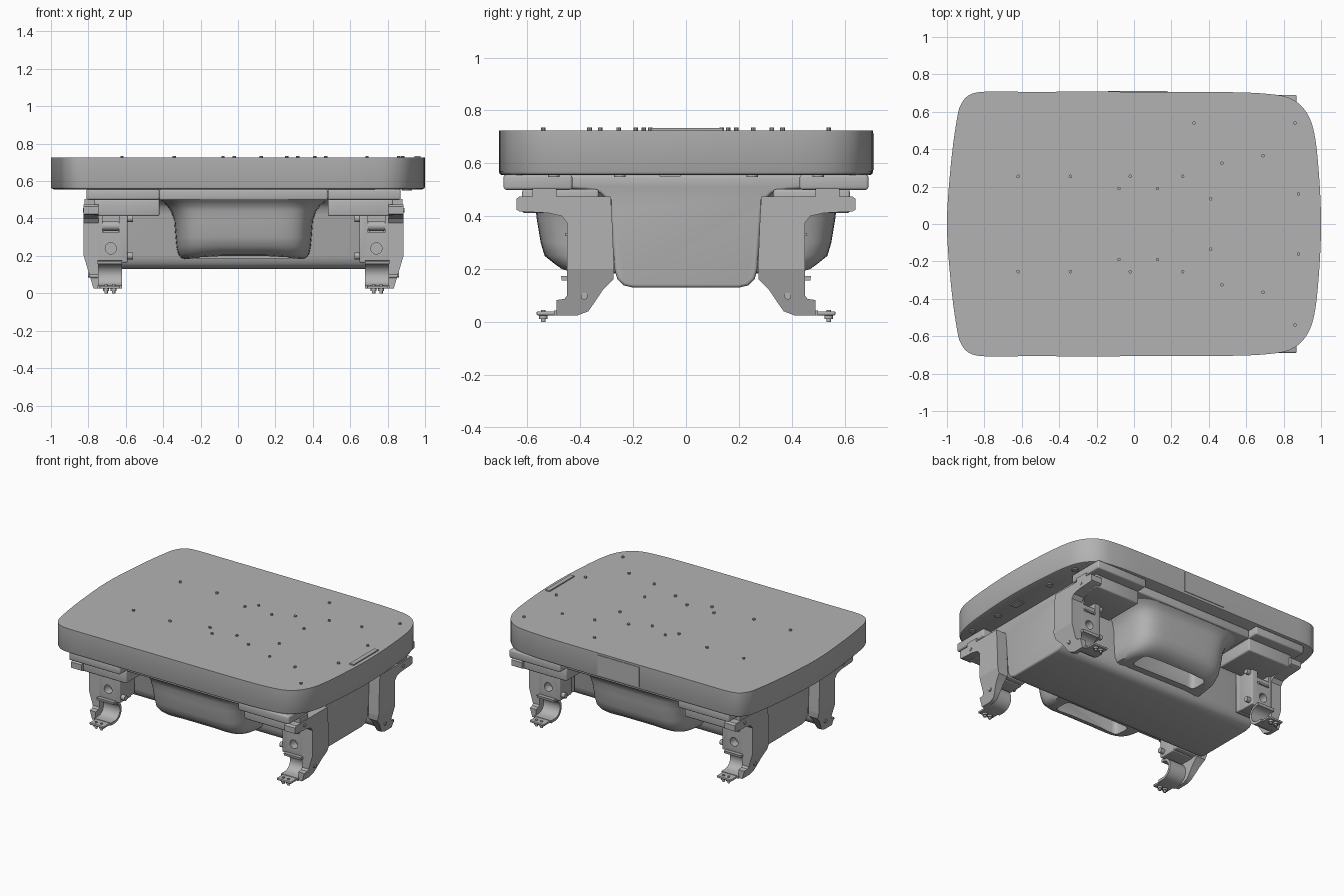
import bpy, bmesh, math
from mathutils import Vector

cube = bpy.data.objects.get("Cube")
if cube:
    bpy.data.objects.remove(cube)

grey = bpy.data.materials.new("mid_grey")
grey.use_nodes = True
grey.diffuse_color = (0.45, 0.45, 0.45, 1)
grey.node_tree.nodes["Principled BSDF"].inputs["Base Color"].default_value = grey.diffuse_color

BASE = 0.03  # the undercarriage sits slightly towards +x
made = []


def finish(name, bm, bevel=0, min_angle=0.6):
    bmesh.ops.recalc_face_normals(bm, faces=bm.faces)
    if bevel:
        sharp = [e for e in bm.edges if e.is_manifold and e.calc_face_angle(0) > min_angle]
        bmesh.ops.bevel(bm, geom=sharp, offset=bevel, segments=3, profile=0.5,
                        affect='EDGES', clamp_overlap=True)
    mesh = bpy.data.meshes.new(name)
    bm.to_mesh(mesh)
    bm.free()
    mesh.materials.append(grey)
    obj = bpy.data.objects.new(name, mesh)
    bpy.context.collection.objects.link(obj)
    made.append(obj)
    return obj


def loft(name, rings, bevel=0, edit=None):
    """Skin a stack of equal closed rings and cap both ends."""
    bm = bmesh.new()
    rows = [[bm.verts.new(p) for p in ring] for ring in rings]
    n = len(rows[0])
    for a, b in zip(rows, rows[1:]):
        for i in range(n):
            bm.faces.new((a[i], a[(i + 1) % n], b[(i + 1) % n], b[i]))
    bm.faces.new(rows[0])
    bm.faces.new(rows[-1])
    if edit:
        edit(bm)
    return finish(name, bm, bevel)


def prism(name, profile, axis, lo, hi, flip=(1, 1), shift=BASE, bevel=0, edit=None):
    """Extrude a profile along an axis, then mirror into place."""
    def point(p, t):
        a, b = p
        x, y, z = {'x': (t, a, b), 'y': (a, t, b), 'z': (a, b, t)}[axis]
        return Vector((x * flip[0] + shift, y * flip[1], z))
    return loft(name, [[point(p, t) for p in profile] for t in (lo, hi)], bevel, edit)


def rect(a0, a1, b0, b1):
    return [(a0, b0), (a1, b0), (a1, b1), (a0, b1)]


def circle(a, b, r, n=16):
    return [(a + r * math.cos(i * math.tau / n), b + r * math.sin(i * math.tau / n)) for i in range(n)]


def carve(obj, cutters):
    """Cut shapes out of an object and drop the cutters."""
    for c in cutters:
        m = obj.modifiers.new("cut", 'BOOLEAN')
        m.operation, m.object, m.solver = 'DIFFERENCE', c, 'EXACT'
    bpy.context.view_layer.update()
    dg = bpy.context.evaluated_depsgraph_get()
    mesh = bpy.data.meshes.new_from_object(obj.evaluated_get(dg))
    obj.modifiers.clear()
    obj.data = mesh
    for c in cutters:
        made.remove(c)
        bpy.data.objects.remove(c)


def smooth_path(pts, steps=5):
    out = []
    n = len(pts)
    for i in range(n):
        p0, p1, p2, p3 = (Vector(pts[(i + k) % n]) for k in (-1, 0, 1, 2))
        for s in range(steps):
            t = s / steps
            out.append(0.5 * (2 * p1 + (p2 - p0) * t + (2 * p0 - 5 * p1 + 4 * p2 - p3) * t * t
                              + (3 * p1 - p0 - 3 * p2 + p3) * t ** 3))
    return out


# Deck slab with bowed ends and softened lower rim
half = [(1, 0), (.99, .25), (.965, .48), (.92, .6), (.84, .67), (.72, .695), (.5, .705), (0, .707),
        (-.6, .707), (-.8, .707), (-.88, .69), (-.925, .64), (-.947, .56), (-.978, .33), (-1, 0)]
outline = smooth_path(half + [(x, -y) for x, y in half[-2:0:-1]])
loft("deck", [[(p.x * s, p.y * s, z) for p in outline]
              for z, s in ((.556, .985), (.56, .995), (.57, 1), (.725, 1))])

# Deck fittings: screws, end strip, side hatch, underside caps
screws = [(-.62, .255), (-.34, .255), (-.08, .19), (-.02, .255), (.125, .19), (.26, .255),
          (.41, .135), (.47, .325), (.69, .365), (.86, .54), (.88, .16)]
for x, y in screws + [(x, -y) for x, y in screws] + [(.32, .54)]:
    prism("deck_screw", circle(x, y, .009, 10), 'z', .72, .735, shift=0)
prism("end_strip", rect(.945, .975, -.13, .14), 'z', .72, .733, shift=0)
prism("side_hatch", rect(-.14, .18, .575, .712), 'y', .70, .711, shift=0)
for y in (-.5, -.25, .25, .5):
    prism("underside_cap", circle(.9, y, .022), 'z', .549, .56, shift=0)
prism("underside_port", rect(.88, .93, -.1, -.02), 'z', .55, .56, shift=0)

# Central tub with flared shoulders
side = [(.2, .13), (.235, .138), (.26, .162), (.27, .2), (.285, .42), (.295, .46),
        (.325, .488), (.38, .5), (.45, .505), (.45, .557)]
prism("tub", side + [(-y, z) for y, z in reversed(side)], 'x', -.78, .78, bevel=.012)
prism("shoulder_plate", rect(-.45, .45, -.62, .62), 'z', .498, .557, bevel=.01)


# Side pods: one rounded loft passing through the tub, hollowed from beneath
def pod_ring(z, a, b, n=64, power=6):
    ring = []
    for i in range(n):
        c, s = math.cos((i + .5) * math.tau / n), math.sin((i + .5) * math.tau / n)
        x = math.copysign(abs(c) ** (2 / power), c) * a
        y = math.copysign(abs(s) ** (2 / power), s) * b
        lift = .02 * (1 - (x / a) ** 2) if z < .22 else 0
        ring.append((x + BASE, y, z + lift))
    return ring


pods = loft("side_pods", [pod_ring(*r) for r in (
    (.182, .31, .44), (.188, .335, .475), (.21, .352, .505), (.25, .36, .535), (.3, .365, .55),
    (.39, .372, .565), (.44, .39, .57), (.47, .412, .58), (.49, .435, .6), (.505, .455, .615))])
carve(pods, [prism("pocket_cutter", rect(-.25, .25, .31, .44), 'z', .1, .33, flip=(1, s), bevel=.03)
             for s in (1, -1)])


# Legs
fender_side = [(.285, .475), (.63, .475), (.642, .465), (.642, .425), (.63, .418), (.52, .412),
               (.47, .4), (.45, .375), (.45, .1), (.46, .087), (.49, .083), (.49, .025), (.41, .025),
               (.37, .04), (.345, .075), (.315, .12), (.275, .16), (.272, .2), (.28, .4)]
arc = [math.radians(a) for a in range(80, 271, 19)]
foot_side = ([(.46 + .075 * math.cos(a), .1 + .075 * math.sin(a)) for a in arc] + [(.5, .025), (.5, .043)]
             + [(.46 + .057 * math.cos(a), .1 + .057 * math.sin(a)) for a in reversed(arc)])


def taper_fender(bm):
    bmesh.ops.bisect_plane(bm, geom=bm.verts[:] + bm.edges[:] + bm.faces[:],
                           plane_co=(0, 0, .2), plane_no=(0, 0, 1))
    for v in bm.verts:
        rel = v.co.x - BASE
        if v.co.z < .2 and abs(rel) > .82:
            v.co.x -= math.copysign((.2 - v.co.z) * .3, rel)
    bmesh.ops.triangulate(bm, faces=[f for f in bm.faces if len(f.verts) > 4])


def build_leg(sx, sy):
    tag = ("left" if sx > 0 else "right") + ("_back" if sy > 0 else "_front")

    def part(name, profile, axis, lo, hi, **kw):
        return prism(f"{tag}_{name}", profile, axis, lo, hi, flip=(sx, sy), **kw)

    # Mount blocks under the deck
    part("mount_plate", rect(.45, .84, .43, .69), 'z', .5, .557, bevel=.01)
    part("mount_block", rect(.45, .8, .33, .62), 'z', .412, .502, bevel=.01)
    part("mount_pad", rect(.66, .85, .49, .58), 'z', .47, .505)
    # Outer fender and its inward-facing back wall
    part("fender", fender_side, 'x', .775, .855, edit=taper_fender)
    part("fender_back", rect(.62, .79, .282, .33), 'z', .17, .47, bevel=.01)
    # Bracket with a window and a round hole
    bracket = part("bracket", rect(.62, .81, .32, .447), 'z', .165, .44, bevel=.006)
    carve(bracket, [part("hole_cutter", circle(.71, .24, .03, 20), 'y', .39, .5),
                    part("window_cutter", rect(.665, .755, .325, .415), 'y', .38, .5)])
    part("window_roller", circle(.42, .36, .025), 'x', .66, .76)
    part("window_sill", rect(.67, .75, .325, .337), 'y', .38, .458)
    for z in (.2, .4):
        part("hinge_pin", circle(.42, z, .018), 'x', .592, .63)
    # Hooked foot with bolted tab
    part("foot", foot_side, 'x', .65, .78)
    part("foot_tab", rect(.47, .565, .025, .04), 'x', .66, .77, bevel=.004)
    for x in (.695, .735):
        part("foot_bolt", circle(x, .54, .009, 12), 'z', 0, .046)
        part("foot_collar", circle(x, .54, .016, 12), 'z', .012, .025)
    # Fender pivot bolts
    part("upper_pivot", circle(.537, .445, .012), 'x', .84, .86)
    part("lower_pivot", circle(.385, .098, .013), 'x', .8, .832)


for sx in (1, -1):
    for sy in (1, -1):
        build_leg(sx, sy)

# Smooth shading with crisp edges
bpy.ops.object.select_all(action='DESELECT')
for obj in made:
    obj.select_set(True)
bpy.context.view_layer.objects.active = made[0]
bpy.ops.object.shade_smooth_by_angle(angle=math.radians(35))
